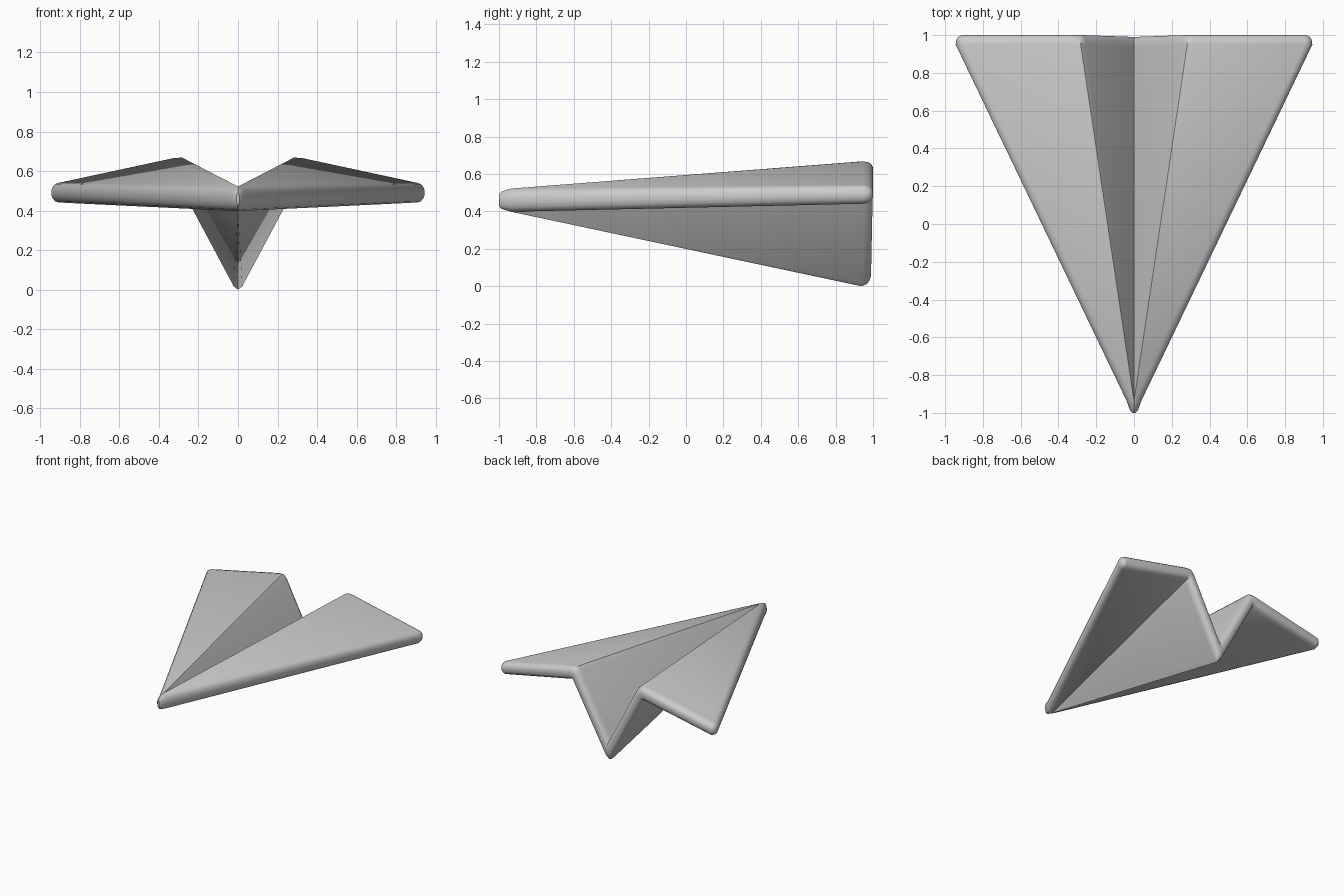
import bpy, bmesh, math

if "Cube" in bpy.data.objects:
    bpy.data.objects.remove(bpy.data.objects["Cube"])

# Half cross-section at the tail: paired (top, bottom) points from keel to wing tip
PAIRS = [((0.0, 0.165), (0.0, 0.0)),
         ((0.015, 0.188), (0.022, 0.018)),
         ((0.255, 0.640), (0.305, 0.548)),
         ((0.282, 0.668), (0.312, 0.562)),
         ((0.320, 0.667), (0.325, 0.559)),
         ((0.905, 0.541), (0.905, 0.441))]
NOSE_TOP, NOSE_BOTTOM = 0.522, 0.398
NOSE_Y, TAIL_Y = -0.936, 0.95
EDGE = 0.04                      # roundness of the leading edge

# Stations along the length: y, edge roundness scale, thickness scale
STATIONS = [(-1.0, 0.2, 0.5), (-0.985, 0.55, 0.75), (NOSE_Y, 1, 1),
            (TAIL_Y, 1, 1), (0.978, 0.9, 0.87), (0.992, 0.6, 0.65),
            (1.0, 0.2, 0.35)]


def half_ring(y, edge, thick):
    """Right half of the section: along the top, round the tip, back underneath."""
    t = min(1, max(0, (y - NOSE_Y) / (TAIL_Y - NOSE_Y)))
    top, bottom = [], []
    for (xt, zt), (xb, zb) in PAIRS:
        a = (xt * t, NOSE_TOP + (zt - NOSE_TOP) * t)
        b = (xb * t, NOSE_BOTTOM + (zb - NOSE_BOTTOM) * t)
        m = ((a[0] + b[0]) / 2, (a[1] + b[1]) / 2)
        top.append(tuple(m[i] + (a[i] - m[i]) * thick for i in (0, 1)))
        bottom.append(tuple(m[i] + (b[i] - m[i]) * thick for i in (0, 1)))
    x, mid = top[-1][0], (top[-1][1] + bottom[-1][1]) / 2
    half = top[-1][1] - mid
    cap = []
    for deg in (60, 35, 12, -12, -35, -60):
        a = math.radians(deg)
        cap.append((x + EDGE * edge * math.cos(a), mid + half * math.sin(a)))
    pts = top + cap + bottom[::-1]
    # The tail edge leans slightly forward at the keel
    lean = 0.025 if t == 1 else 0
    return [(px, y - lean * max(0, 0.5 - pz), pz) for px, pz in pts]


# Folded body and wings, lofted nose to tail on both sides
bm = bmesh.new()
for side in (1, -1):
    rings = [[bm.verts.new((side * x, y, z)) for x, y, z in half_ring(*s)]
             for s in STATIONS]
    n = len(rings[0])
    for r0, r1 in zip(rings, rings[1:]):
        for i in range(n - 1):
            bm.faces.new((r0[i], r0[i + 1], r1[i + 1], r1[i]))
    # Close nose and tail with strips between top and underside
    for ring in (rings[0], rings[-1]):
        for i in range(n // 2 - 1):
            bm.faces.new((ring[i], ring[i + 1], ring[n - 2 - i], ring[n - 1 - i]))
bmesh.ops.remove_doubles(bm, verts=bm.verts, dist=0.0005)
bmesh.ops.dissolve_degenerate(bm, edges=bm.edges, dist=0.0001)
bmesh.ops.recalc_face_normals(bm, faces=bm.faces)
mesh = bpy.data.meshes.new("folded_plane")
bm.to_mesh(mesh)
bm.free()
plane = bpy.data.objects.new("folded_plane", mesh)
bpy.context.collection.objects.link(plane)
bpy.context.view_layer.objects.active = plane
plane.select_set(True)
bpy.ops.object.shade_smooth_by_angle(angle=math.radians(40))
